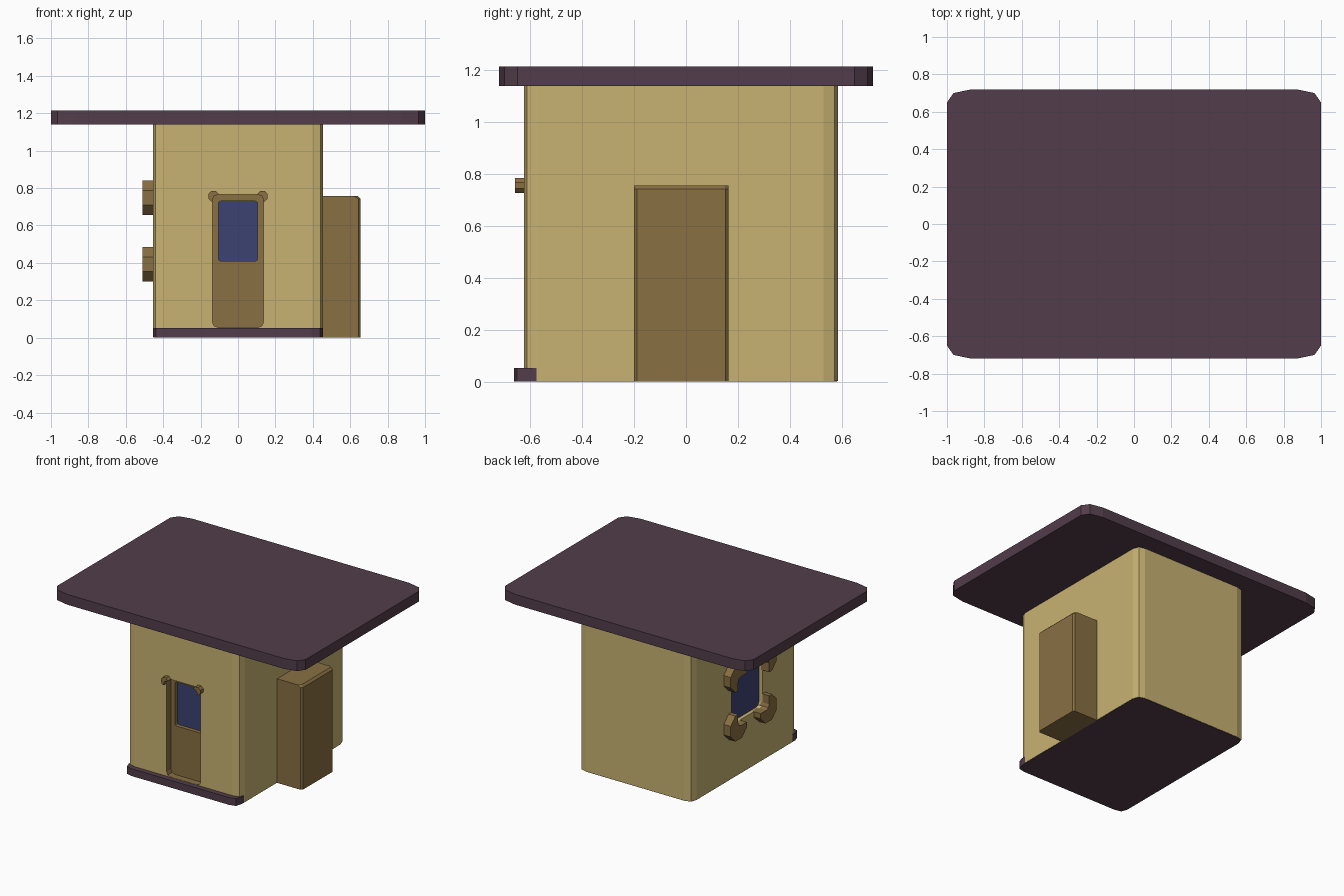
import bpy, bmesh, math

if "Cube" in bpy.data.objects:
    bpy.data.objects.remove(bpy.data.objects["Cube"])


def material(name, rgb):
    m = bpy.data.materials.new(name)
    m.diffuse_color = (*rgb, 1)
    m.use_nodes = True
    m.node_tree.nodes["Principled BSDF"].inputs["Base Color"].default_value = m.diffuse_color
    return m


TAN = material("tan_wall", (0.58, 0.45, 0.17))
BROWN = material("brown_wood", (0.25, 0.16, 0.055))
PURPLE = material("dark_purple", (0.085, 0.047, 0.069))
BLUE = material("blue_glass", (0.045, 0.055, 0.17))


def rounded(cu, cv, hu, hv, corner):
    """Rectangle outline; corner lists insets from the two sides."""
    pts = []
    for su, sv in ((1, 1), (-1, 1), (-1, -1), (1, -1)):
        c = corner[::-1] if su * sv > 0 else corner
        pts += [(cu + su * (hu - a), cv + sv * (hv - b)) for a, b in c]
    return pts


def soft(r):
    return [(r, 0), (r * 0.3, r * 0.3), (0, r)]


def octagon(cu, cv, r):
    return [(cu + r * math.cos(math.pi * (k + 0.5) / 4),
             cv + r * math.sin(math.pi * (k + 0.5) / 4)) for k in range(8)]


def prism(name, outline, axis, lo, hi, mat, slot=0):
    place = {"x": lambda u, v, w: (w, u, v),
             "y": lambda u, v, w: (u, w, v),
             "z": lambda u, v, w: (u, v, w)}[axis]
    bm = bmesh.new()
    ends = [[bm.verts.new(place(u, v, w)) for u, v in outline] for w in (lo, hi)]
    n = len(outline)
    bm.faces.new(ends[0])
    bm.faces.new(ends[1])
    for i in range(n):
        j = (i + 1) % n
        bm.faces.new((ends[0][i], ends[0][j], ends[1][j], ends[1][i]))
    for f in bm.faces:
        f.material_index = slot
    bmesh.ops.recalc_face_normals(bm, faces=bm.faces[:])
    me = bpy.data.meshes.new(name)
    bm.to_mesh(me)
    bm.free()
    for m in ([TAN, BROWN] if mat is TAN or slot else [mat]):
        me.materials.append(m)
    if slot:
        for p in me.polygons:
            p.material_index = slot
    ob = bpy.data.objects.new(name, me)
    bpy.context.collection.objects.link(ob)
    return ob


def apply(ob, mod):
    bpy.context.view_layer.objects.active = ob
    bpy.ops.object.modifier_apply(modifier=mod.name)


def cut(ob, cutter):
    mod = ob.modifiers.new("cut", "BOOLEAN")
    mod.operation = "DIFFERENCE"
    mod.solver = "EXACT"
    mod.object = cutter
    apply(ob, mod)


# Roof, walls and base slab with softened corners
prism("roof", rounded(0, 0, 1.0, 0.72, [(0.13, 0), (0.035, 0.02), (0, 0.07)]),
      "z", 1.14, 1.215, PURPLE)
CORNER = [(0.06, 0), (0.015, 0.012), (0, 0.055)]
walls = prism("walls", rounded(0, -0.02, 0.455, 0.605, CORNER), "z", 0.003, 1.14, TAN)
prism("base_slab", rounded(0, -0.04, 0.453, 0.623, CORNER), "z", 0, 0.053, PURPLE)

# Recess cutters: door, door window, side window
door_cut = prism("door_cutter", rounded(0, 0.41, 0.137, 0.355, soft(0.03)),
                 "y", -0.8, -0.575, BROWN, 1)
pane_cut = prism("door_window_cutter", rounded(0, 0.57, 0.105, 0.16, soft(0.012)),
                 "y", -0.7, -0.545, BROWN, 1)
side_cut = prism("side_window_cutter", rounded(-0.05, 0.57, 0.178, 0.178, soft(0.03)),
                 "x", -0.6, -0.425, TAN)
for c in (door_cut, pane_cut, side_cut):
    cut(walls, c)

# Window panes
prism("door_window", rounded(0, 0.57, 0.105, 0.16, soft(0.012)), "y", -0.547, -0.53, BLUE)
prism("side_window", rounded(-0.05, 0.57, 0.178, 0.178, soft(0.03)), "x", -0.428, -0.41, BLUE)

# Octagonal studs at the door's upper corners
for side, sx in (("left", -1), ("right", 1)):
    stud = prism("door_stud_" + side, octagon(sx * 0.13, 0.756, 0.031),
                 "y", -0.66, -0.61, BROWN)
    cut(stud, door_cut)

# Octagonal bosses at the side window's corners, notched by the opening
for sy, ylab in ((-1, "front"), (1, "back")):
    for sz, zlab in ((-1, "lower"), (1, "upper")):
        boss = prism(f"window_boss_{ylab}_{zlab}",
                     octagon(-0.05 + sy * 0.172, 0.57 + sz * 0.178, 0.1),
                     "x", -0.51, -0.44, BROWN)
        cut(boss, side_cut)

for c in (door_cut, pane_cut, side_cut):
    bpy.data.objects.remove(c)

# Bevelled annex box on the right wall
annex = prism("side_box", rounded(0.54, -0.018, 0.115, 0.182, [(0.012, 0), (0, 0.012)]),
              "z", 0, 0.757, BROWN)
bm = bmesh.new()
bm.from_mesh(annex.data)
top = [e for e in bm.edges if all(v.co.z > 0.7 for v in e.verts)
       and all(v.co.x > 0.6 for v in e.verts)]
bmesh.ops.bevel(bm, geom=top, offset=0.015, segments=1, affect="EDGES")
bm.to_mesh(annex.data)
bm.free()
